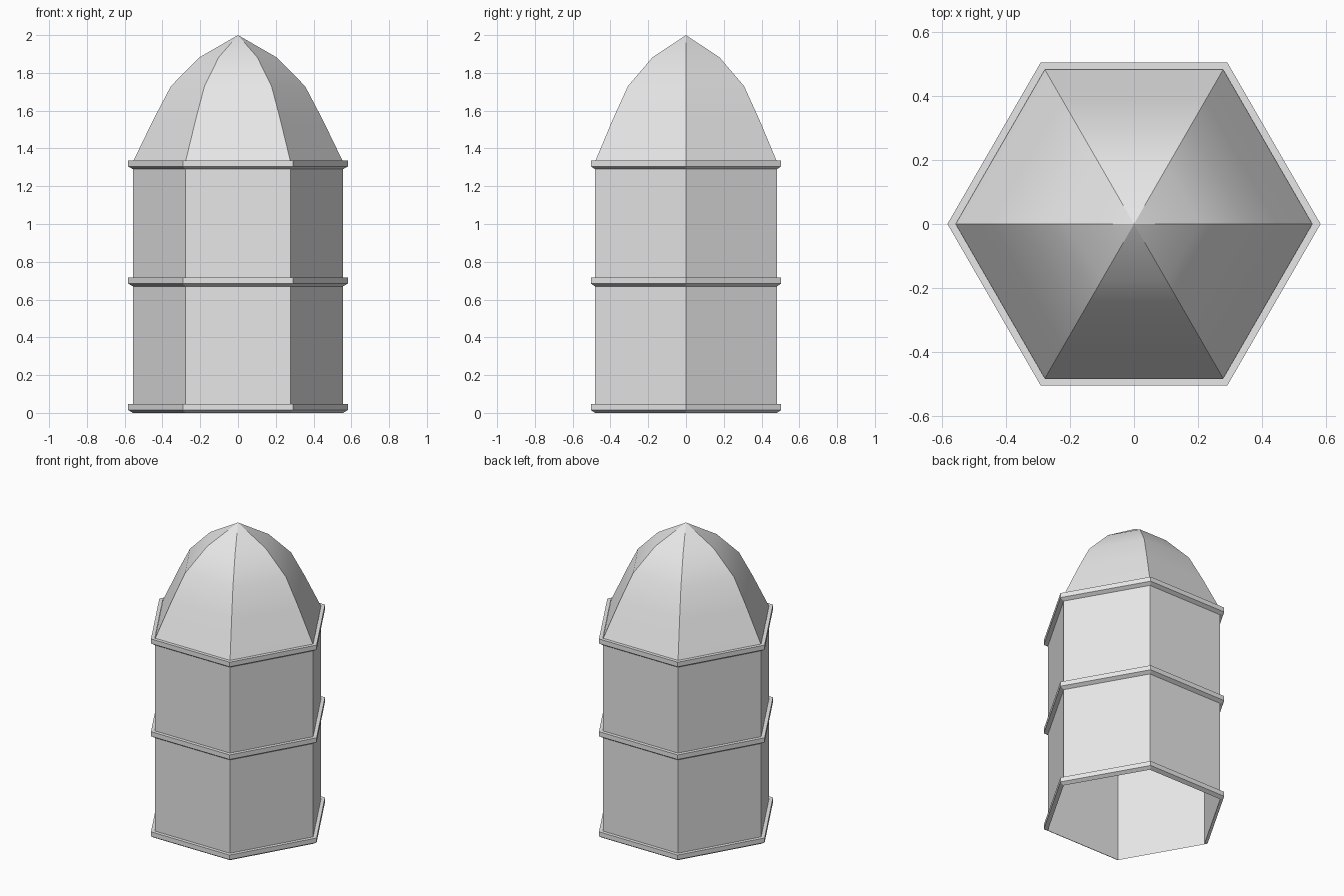
import bpy
import bmesh
from math import cos, sin, pi, radians

if "Cube" in bpy.data.objects:
    bpy.data.objects.remove(bpy.data.objects["Cube"], do_unlink=True)

SIDES = 6
WALL_R = 0.556
BAND_R = 0.582

grey = bpy.data.materials.new("light_grey")
grey.use_nodes = True
grey.diffuse_color = (0.8, 0.8, 0.8, 1)
grey.node_tree.nodes["Principled BSDF"].inputs["Base Color"].default_value = (0.8, 0.8, 0.8, 1)


def hex_shell(name, profile, closed=False):
    """Sweep a (radius, height) profile, listed bottom to top, around six sides."""
    bm = bmesh.new()
    rings = []
    for r, z in profile:
        if r == 0:
            rings.append([bm.verts.new((0, 0, z))] * SIDES)
        else:
            rings.append([bm.verts.new((r * cos(2 * pi * i / SIDES), r * sin(2 * pi * i / SIDES), z))
                          for i in range(SIDES)])
    pairs = list(zip(rings, rings[1:]))
    if closed:
        pairs.append((rings[-1], rings[0]))
    for low, high in pairs:
        for i in range(SIDES):
            j = (i + 1) % SIDES
            corners = [low[i], low[j], high[j], high[i]]
            bm.faces.new(list(dict.fromkeys(corners)))
    mesh = bpy.data.meshes.new(name)
    bm.to_mesh(mesh)
    bm.free()
    mesh.materials.append(grey)
    obj = bpy.data.objects.new(name, mesh)
    bpy.context.collection.objects.link(obj)
    bpy.ops.object.select_all(action='DESELECT')
    obj.select_set(True)
    bpy.context.view_layer.objects.active = obj
    bpy.ops.object.shade_smooth_by_angle(angle=radians(30))
    return obj


# Open-bottomed tower wall
hex_shell("tower_wall", [(WALL_R, 0), (WALL_R, 1.33)])

# Ribbed dome rising to a point
hex_shell("dome", [(WALL_R, 1.33), (0.447, 1.555), (0.355, 1.73), (0.205, 1.882), (0, 2)])

# Trim bands with a flat top and a chamfered underside
for name, base in (("bottom_band", 0), ("middle_band", 0.67), ("top_band", 1.29)):
    hex_shell(name, [(WALL_R, base), (BAND_R, base + 0.015),
                     (BAND_R, base + 0.046), (WALL_R, base + 0.046)])
